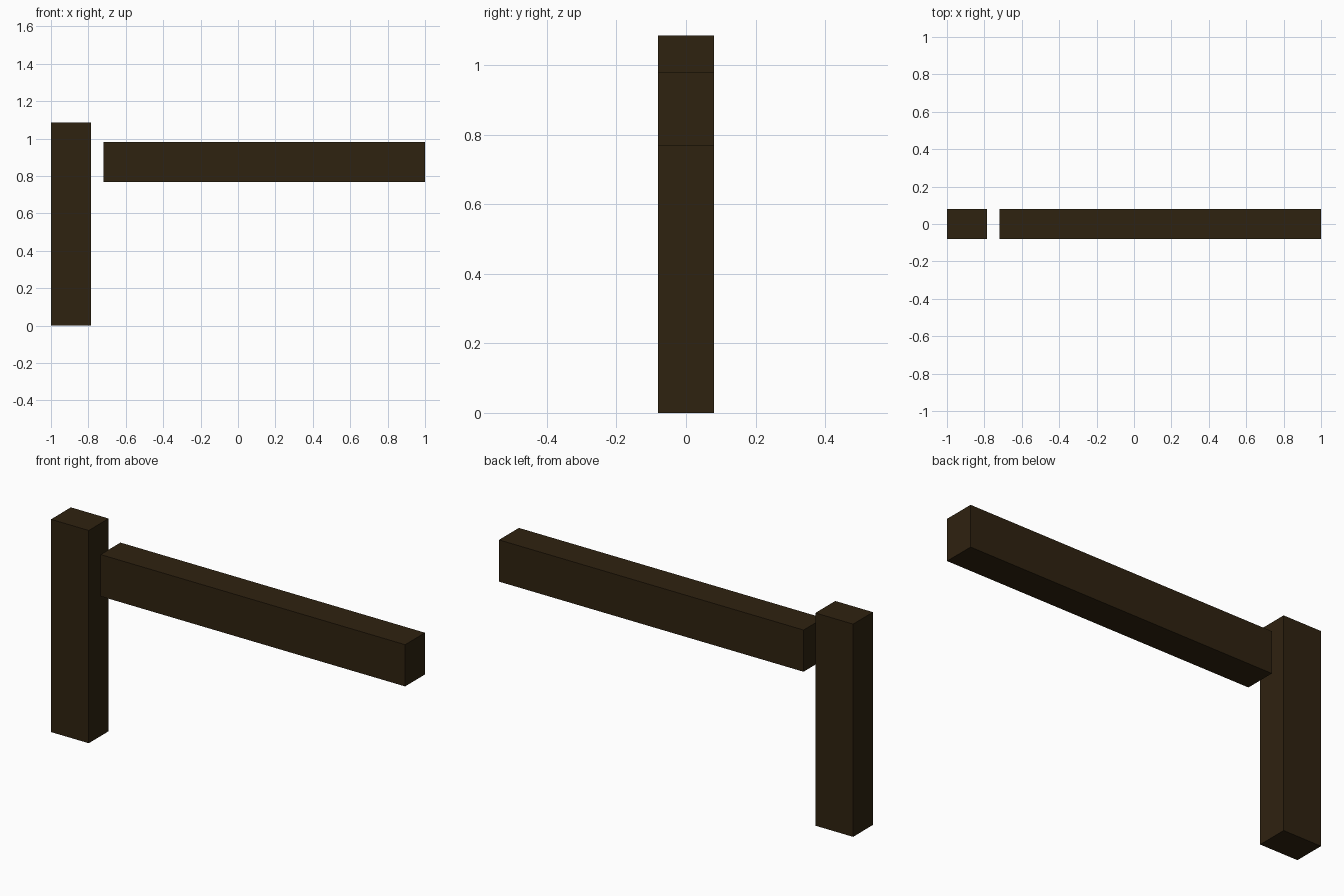
import bpy

if "Cube" in bpy.data.objects:
    bpy.data.objects.remove(bpy.data.objects["Cube"])

wood = bpy.data.materials.new("dark_brown_wood")
wood.diffuse_color = (0.028, 0.016, 0.005, 1.0)
wood.use_nodes = True
wood.node_tree.nodes["Principled BSDF"].inputs["Base Color"].default_value = wood.diffuse_color


def box(name, low, high):
    """Add a plain box spanning two opposite corners."""
    centre = [(a + b) / 2 for a, b in zip(low, high)]
    bpy.ops.mesh.primitive_cube_add(size=1, location=centre)
    obj = bpy.context.object
    obj.name = name
    obj.scale = [b - a for a, b in zip(low, high)]
    bpy.ops.object.transform_apply(location=False, rotation=False, scale=True)
    obj.data.materials.append(wood)
    return obj


HALF_DEPTH = 0.08

# Upright post standing on the ground
box("post", (-1.0, -HALF_DEPTH, 0.0), (-0.787, HALF_DEPTH, 1.086))

# Horizontal beam, separated from the post by a small gap
box("beam", (-0.72, -HALF_DEPTH, 0.768), (1.0, HALF_DEPTH, 0.981))
